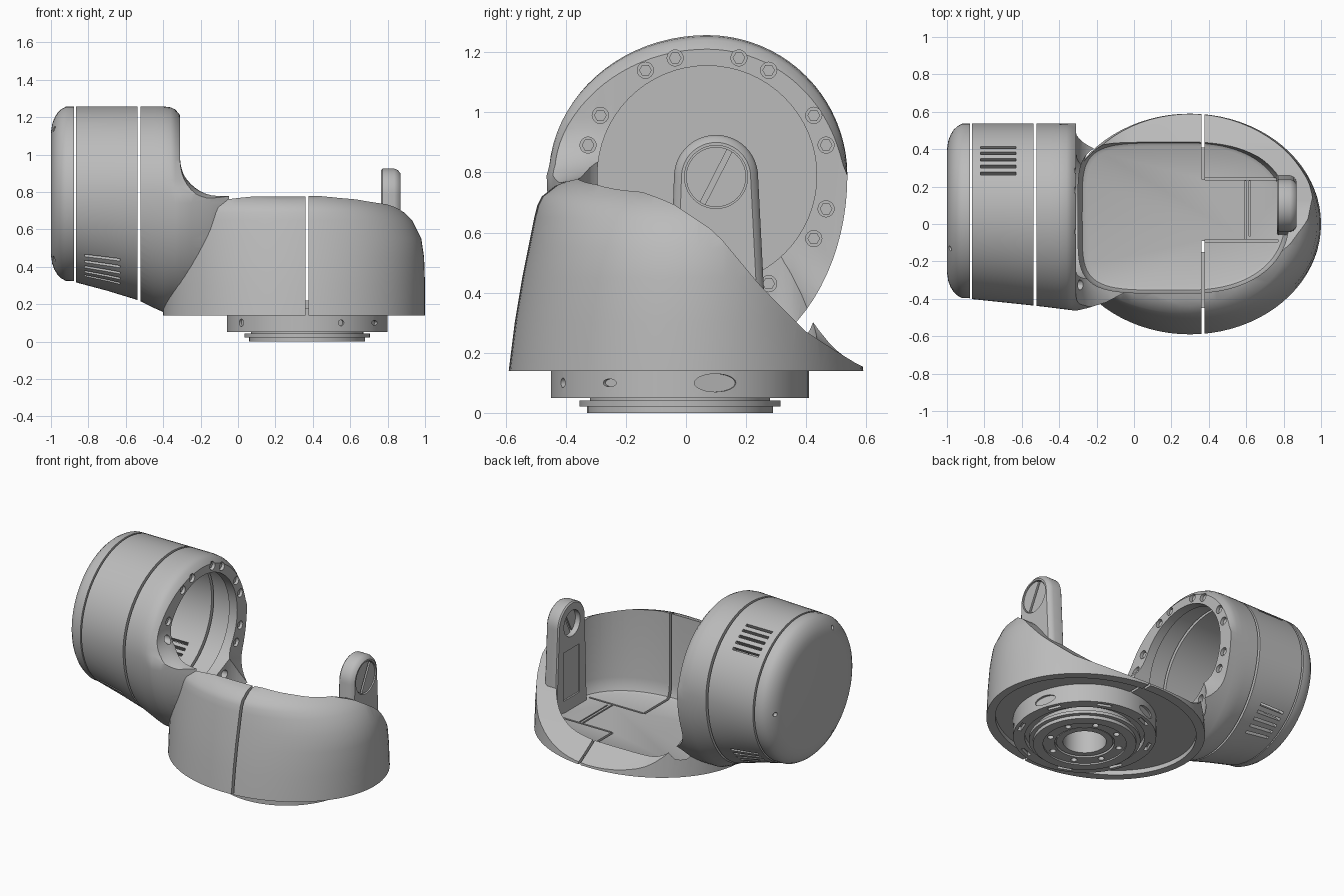
import bpy, bmesh
from math import sin, cos, pi, radians, copysign
from mathutils import Vector, Matrix

if "Cube" in bpy.data.objects:
    bpy.data.objects.remove(bpy.data.objects["Cube"], do_unlink=True)

grey = bpy.data.materials.new("housing grey")
grey.use_nodes = True
grey.diffuse_color = (0.5, 0.5, 0.5, 1)
for node in grey.node_tree.nodes:
    if node.type == 'BSDF_PRINCIPLED':
        node.inputs["Base Color"].default_value = (0.5, 0.5, 0.5, 1)

CY, CZ, R = 0.07, 0.79, 0.467      # drum axis and radius
FX, FY = 0.37, -0.02               # mounting flange centre


def loft(name, rings, closed=False):
    """Skin a list of equal point rings into a solid."""
    bm = bmesh.new()
    vs = [[bm.verts.new(p) for p in ring] for ring in rings]
    n = len(vs[0])
    pairs = list(zip(vs, vs[1:])) + ([(vs[-1], vs[0])] if closed else [])
    for a, b in pairs:
        for i in range(n):
            j = (i + 1) % n
            bm.faces.new((a[i], a[j], b[j], b[i]))
    if not closed:
        bm.faces.new(vs[0])
        bm.faces.new(vs[-1])
    bmesh.ops.recalc_face_normals(bm, faces=bm.faces)
    me = bpy.data.meshes.new(name)
    bm.to_mesh(me)
    bm.free()
    me.materials.append(grey)
    ob = bpy.data.objects.new(name, me)
    bpy.context.collection.objects.link(ob)
    return ob


def ring_x(x, r, y=CY, z=CZ, n=64):
    return [(x, y + r * cos(2 * pi * i / n), z + r * sin(2 * pi * i / n)) for i in range(n)]


def cyl(name, start, end, r, n=24, squash=1):
    a, b = Vector(start), Vector(end)
    q = (b - a).to_track_quat('Z', 'Y')
    return loft(name, [[p + q @ Vector((r * cos(2 * pi * i / n), squash * r * sin(2 * pi * i / n), 0))
                        for i in range(n)] for p in (a, b)])


def box(name, lo, hi):
    return loft(name, [[(lo[0], lo[1], z), (hi[0], lo[1], z), (hi[0], hi[1], z), (lo[0], hi[1], z)]
                       for z in (lo[2], hi[2])])


def select(obs):
    bpy.ops.object.select_all(action='DESELECT')
    for o in obs:
        o.select_set(True)
    bpy.context.view_layer.objects.active = obs[0]


def boolean(ob, tools, op='DIFFERENCE'):
    """Apply one boolean with a group of separate tools, then drop them."""
    select(tools)
    if len(tools) > 1:
        bpy.ops.object.join()
    tool = bpy.context.view_layer.objects.active
    tool.hide_render = True
    select([ob])
    mod = ob.modifiers.new("cut", 'BOOLEAN')
    mod.operation, mod.solver, mod.object = op, 'EXACT', tool
    bpy.ops.object.modifier_apply(modifier=mod.name)
    bpy.data.objects.remove(tool, do_unlink=True)


def lerp(table, x):
    for (x0, a), (x1, b) in zip(table, table[1:]):
        if x <= x1:
            return a + (b - a) * max(0, (x - x0) / (x1 - x0))
    return table[-1][1]


def oval(z, cx, cy, right, left, b, er=2, el=2, n=80):
    """Horizontal superellipse with its own length and exponent on each end."""
    pts = []
    for i in range(n):
        c, s = cos(2 * pi * i / n), sin(2 * pi * i / n)
        a, e = (right, er) if c >= 0 else (left, el)
        pts.append((cx + a * copysign(abs(c) ** (2 / e), c), cy + b * copysign(abs(s) ** (2 / e), s), z))
    return pts


# Tub: stacked ovals rounding over at the rim
tub_rows = [(.14, .70, .70, .59), (.3, .70, .70, .57), (.45, .695, .70, .545), (.55, .68, .70, .525),
            (.65, .63, .70, .505), (.69, .59, .70, .495), (.72, .55, .70, .48), (.76, .46, .68, .43),
            (.79, .3, .6, .36)]
body = loft("housing_body", [oval(z, .3, 0, r, l, b) for z, r, l, b in tub_rows])

# Drum: sections along x, stretched toward the tub at the front and bottom
bottom = [(-.88, .32), (-.7, .272), (-.53, .22), (-.45, .18), (-.4, .158)]
front = [(-.88, .40), (-.5, .44), (-.3, .465), (-.15, .42), (0, .34)]
crown = [(-.39, 1), (-.36, .99), (-.335, .965), (-.31, .9), (0, .85)]


def drum_ring(x, n=80):
    pts = []
    for i in range(n):
        c, s = cos(2 * pi * i / n), sin(2 * pi * i / n)
        k = 1 - (1 - lerp(crown, x)) * max(0, s) ** .5
        ry = R if c > 0 else CY + lerp(front, x)
        rz = R if s > 0 else CZ - lerp(bottom, x)
        pts.append((x, CY + k * ry * c, CZ + k * rz * s))
    return pts


drum = loft("drum", [drum_ring(x) for x in
                     (-.866, -.7, -.6, -.53, -.45, -.4, -.36, -.335, -.31, -.25, -.15, -.07, 0)])
boolean(body, [drum], 'UNION')

# Sloping rim swept into the drum face by a fillet
rim = [(-.8, .6), (-.5, .72), (-.42, .765), (-.33, .785), (-.2, .755), (-.05, .7), (.1, .6),
       (.25, .42), (.4, .27), (.5, .205), (.59, .15), (.8, .1)]


def rim_ring(y):
    h = lerp(rim, y)
    f = .2 + .1 * min(1, max(0, (y + .2) / .6))
    arc = [radians(9 * i) for i in range(11)]
    return ([(-.31, y, 1.5)] + [(-.31 + f * (1 - cos(t)), y, h + f * (1 - sin(t))) for t in arc]
            + [(1.2, y, h), (1.2, y, 1.5)])


boolean(body, [loft("rim_cut", [rim_ring(-.8 + i * .04) for i in range(41)])])

# Inner pocket, hollow drum and underside recess
boolean(body, [loft("pocket_cut", [oval(z, .28, .04, .55 * k, .58 * k, .41 * k, 2.3, 5)
                                   for z, k in ((.22, .92), (.23, .96), (.26, .985), (.31, 1), (1.5, 1))])])
boolean(body, [loft("drum_cut", [ring_x(x, r) for x, r in
                                 ((-.95, .42), (-.37, .42), (-.37, .365), (-.2, .365))])])
boolean(body, [loft("recess_cut", [oval(z, .3, 0, .65, .65, .53) for z in (.1, .17)])])

# Through gaps between shells
boolean(body, [box("gap", (-.537, -1, 0), (-.521, 1, 1.5)),
               box("gap", (.362, -.9, .1), (.378, -.09, .9)),
               box("gap", (.362, .24, .1), (.378, .9, .9))])

# Floor seams
boolean(body, [box("seam", (.379, .234, .21), (.77, .246, .24)),
               box("seam", (.379, -.096, .21), (.77, -.084, .24)),
               box("seam", (.59, -.08, .21), (.6, .23, .24)),
               box("seam", (.615, -.065, .21), (.623, .23, .24))])

# Vent slots in three groups around the drum
vents = []
for centre in (54, -54, -126):
    for i in range(-2, 3):
        t = radians(centre) + i * .093
        v = box("vent", (-.095, .38, -.0085), (.095, .6, .0085))
        v.data.transform(Matrix.Translation((-.725, CY, CZ)) @ Matrix.Rotation(t, 4, 'X'))
        vents.append(v)
boolean(body, vents)

# Bolt circle on the drum face
holes, bolts = [], []
for quarter in (0, 90, 180, 270):
    for step in (15, 30, 60, 75):
        t = radians(quarter + step)
        if 195 < quarter + step < 290:
            continue
        y, z = CY + .41 * cos(t), .785 + .41 * sin(t)
        holes.append(cyl("hole", (-.345, y, z), (-.27, y, z), .027, 16))
        bolts.append(cyl("face_bolt", (-.36, y, z), (-.325, y, z), .021, 6))
boolean(body, holes)
select(bolts)
bpy.ops.object.join()
bolts[0].name = "face_bolts"

# End cap with a domed edge and three screw holes
cap = loft("end_cap", [ring_x(x, r) for x, r in
                       ((-.955, .32), (-.955, .40), (-.878, .43), (-.878, R), (-.92, .466), (-.945, .452),
                        (-.965, .433), (-.982, .405), (-.993, .375), (-1, .33))])
boolean(cap, [cyl("screw", (-1.05, CY + .4 * cos(t), CZ + .4 * sin(t)),
                  (-.965, CY + .4 * cos(t), CZ + .4 * sin(t)), .014, 12)
              for t in (0, 2 * pi / 3, 4 * pi / 3)])


# Pivot tab standing in the end of the tub
def tab_ring(x, r):
    arc = [(x, .1 + r * cos(pi * i / 24), .785 + r * sin(pi * i / 24)) for i in range(25)]
    return arc + [(x, .08 - r, .2), (x, .13 + r, .2)]


tab = loft("pivot_tab", [tab_ring(x, r) for x, r in
                         ((.765, .132), (.773, .14), (.835, .14), (.855, .132), (.868, .115))])
boolean(tab, [cyl("bore", (.7, .1, .785), (.81, .1, .785), .085, 32),
              cyl("bore", (.845, .1, .785), (.9, .1, .785), .105, 40),
              box("panel", (.7, .02, .3), (.775, .19, .62))])
disc = cyl("pivot_disc", (.8, .1, .785), (.862, .1, .785), .1, 40)
slots = []
for x0, x1 in ((.852, .9), (.7, .815)):
    s = box("slot", (x0, -.2, -.009), (x1, .2, .009))
    s.data.transform(Matrix.Translation((0, .1, .785)) @ Matrix.Rotation(radians(63), 4, 'X'))
    slots.append(s)
boolean(disc, slots)

# Mounting flange: turned profile with bolt holes, slots and side ports
profile = [(.13, .18), (.13, .015), (.17, .015), (.17, .03), (.18, .03), (.18, .01), (.25, .01), (.25, 0),
           (.31, 0), (.31, .022), (.335, .022), (.335, .042), (.3, .042), (.3, .085), (.36, .085),
           (.36, .05), (.43, .05), (.43, .18)]
flange = loft("mounting_flange", [[(FX + r * cos(2 * pi * i / 72), FY + r * sin(2 * pi * i / 72), z)
                                   for i in range(72)] for r, z in profile], closed=True)
drills = []
for i in range(8):
    t = 2 * pi * (i + .5) / 8
    x, y = FX + .215 * cos(t), FY + .215 * sin(t)
    drills.append(cyl("drill", (x, y, -.1), (x, y, .06), .019, 12))
    s = box("slot", (.385, -.045, 0), (.408, .045, .075))
    s.data.transform(Matrix.Translation((FX, FY, 0)) @ Matrix.Rotation(t, 4, 'Z'))
    drills.append(s)
for deg, r, wide in ((16, .03, 2.4), (-33, .013, 2), (215, .02, 1), (-65, .016, 1), (110, .03, 2.4)):
    d = Vector((cos(radians(deg)), sin(radians(deg)), 0))
    base = Vector((FX, FY, .1))
    port = cyl("port", (0, 0, .415), (0, 0, .5), r, 24, wide)
    side = Vector((-d.y, d.x, 0))
    turn = Matrix((Vector((0, 0, 1)), side, d)).transposed().to_4x4()
    port.data.transform(Matrix.Translation(base) @ turn)
    if turn.determinant() < 0:
        port.data.flip_normals()
    drills.append(port)
boolean(flange, drills)

# Smooth shading with crisp edges
select([body, cap, tab, disc, flange, bolts[0]])
bpy.ops.object.shade_smooth_by_angle(angle=radians(32))
